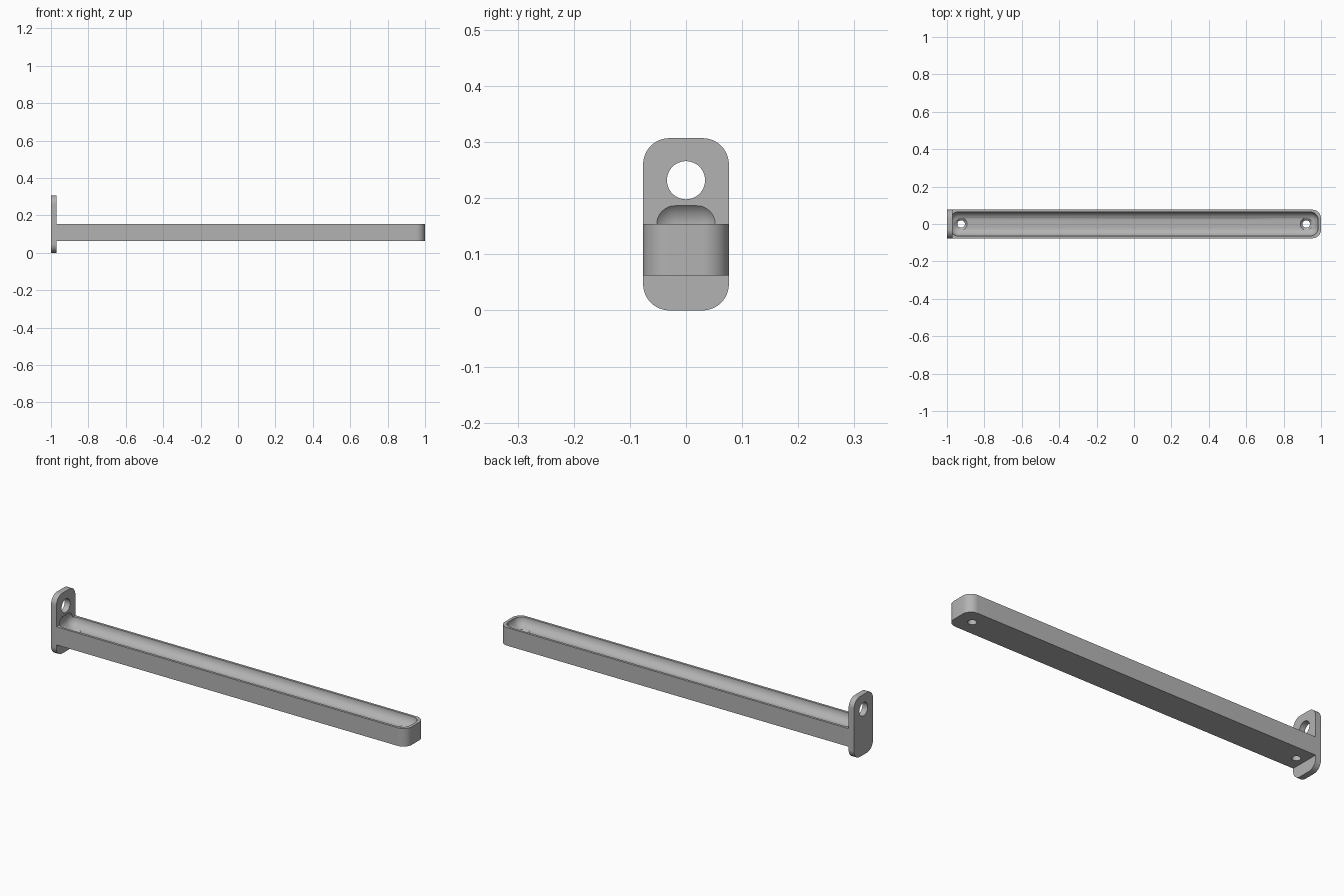
import bpy, bmesh, math
from mathutils import Matrix, Vector

cube = bpy.data.objects.get("Cube")
if cube:
    bpy.data.objects.remove(cube)

HALF_W, CORNER = 0.0765, 0.047
PLATE_X = -0.97
BAR_LOW, BAR_TOP = 0.062, 0.154

grey = bpy.data.materials.new("satin_grey")
grey.use_nodes = True
colour = (0.45, 0.45, 0.45, 1)
grey.diffuse_color = colour
grey.node_tree.nodes["Principled BSDF"].inputs["Base Color"].default_value = colour


def finish(name, bm):
    bmesh.ops.recalc_face_normals(bm, faces=bm.faces)
    mesh = bpy.data.meshes.new(name)
    bm.to_mesh(mesh)
    bm.free()
    mesh.materials.append(grey)
    obj = bpy.data.objects.new(name, mesh)
    bpy.context.collection.objects.link(obj)
    return obj


def block(name, low, high, rounded):
    """Box whose edges chosen by the rule 'rounded' get the corner radius."""
    low, high = Vector(low), Vector(high)
    size, mid = high - low, (low + high) / 2
    bm = bmesh.new()
    bmesh.ops.create_cube(bm, size=1, matrix=Matrix.Translation(mid) @ Matrix.Diagonal(size.to_4d()))
    edges = [e for e in bm.edges if rounded(*e.verts)]
    bmesh.ops.bevel(bm, geom=edges, offset=CORNER, segments=12, profile=0.5, affect='EDGES')
    return finish(name, bm)


def cone(name, spot, r_low, r_high, depth, axis='Z'):
    bm = bmesh.new()
    turn = Matrix.Rotation(math.pi / 2, 4, 'Y') if axis == 'X' else Matrix()
    bmesh.ops.create_cone(bm, cap_ends=True, segments=48, radius1=r_low, radius2=r_high,
                          depth=depth, matrix=Matrix.Translation(spot) @ turn)
    return finish(name, bm)


def pill(name, x0, x1, half_y, z, r):
    """Fully rounded box: hull around four corner balls."""
    bm = bmesh.new()
    for x in (x0 + r, x1 - r):
        for y in (r - half_y, half_y - r):
            bmesh.ops.create_uvsphere(bm, u_segments=48, v_segments=24, radius=r,
                                      matrix=Matrix.Translation((x, y, z)))
    hull = bmesh.ops.convex_hull(bm, input=bm.verts)
    inside = {v for v in hull["geom_interior"] if isinstance(v, bmesh.types.BMVert)}
    bmesh.ops.delete(bm, geom=list(inside), context='VERTS')
    bmesh.ops.dissolve_limit(bm, angle_limit=0.005, verts=bm.verts, edges=bm.edges)
    return finish(name, bm)


def combine(target, tool, operation):
    mod = target.modifiers.new(tool.name, 'BOOLEAN')
    mod.operation, mod.solver, mod.object = operation, 'EXACT', tool
    bpy.context.view_layer.objects.active = target
    bpy.ops.object.modifier_apply(modifier=mod.name)
    bpy.data.objects.remove(tool)


# Mounting plate with rounded corners, and bar with a rounded free end
bracket = block("wall_bracket_tray", (-1, -HALF_W, 0), (PLATE_X, HALF_W, 0.307),
                lambda a, b: abs(a.co.x - b.co.x) > 0.01)
bar = block("bar", (PLATE_X - 0.01, -HALF_W, BAR_LOW), (1, HALF_W, BAR_TOP),
            lambda a, b: a.co.x > 0.9 and b.co.x > 0.9 and abs(a.co.z - b.co.z) > 0.01)
combine(bracket, bar, 'UNION')

# Trough, which also dishes slightly into the plate
combine(bracket, pill("trough", -0.984, 0.985, 0.0645, BAR_TOP, 0.045), 'DIFFERENCE')

# Hanging hole through the plate
combine(bracket, cone("plate_hole", (-0.985, 0, 0.232), 0.034, 0.034, 0.1, 'X'), 'DIFFERENCE')

# Countersunk screw holes in the trough floor
for x in (-0.924, 0.921):
    combine(bracket, cone("screw_hole", (x, 0, 0.09), 0.02, 0.02, 0.1), 'DIFFERENCE')
    combine(bracket, cone("countersink", (x, 0, 0.105), 0.018, 0.038, 0.02), 'DIFFERENCE')

bpy.ops.object.select_all(action='DESELECT')
bracket.select_set(True)
bpy.context.view_layer.objects.active = bracket
bpy.ops.object.shade_smooth_by_angle(angle=math.radians(30))
